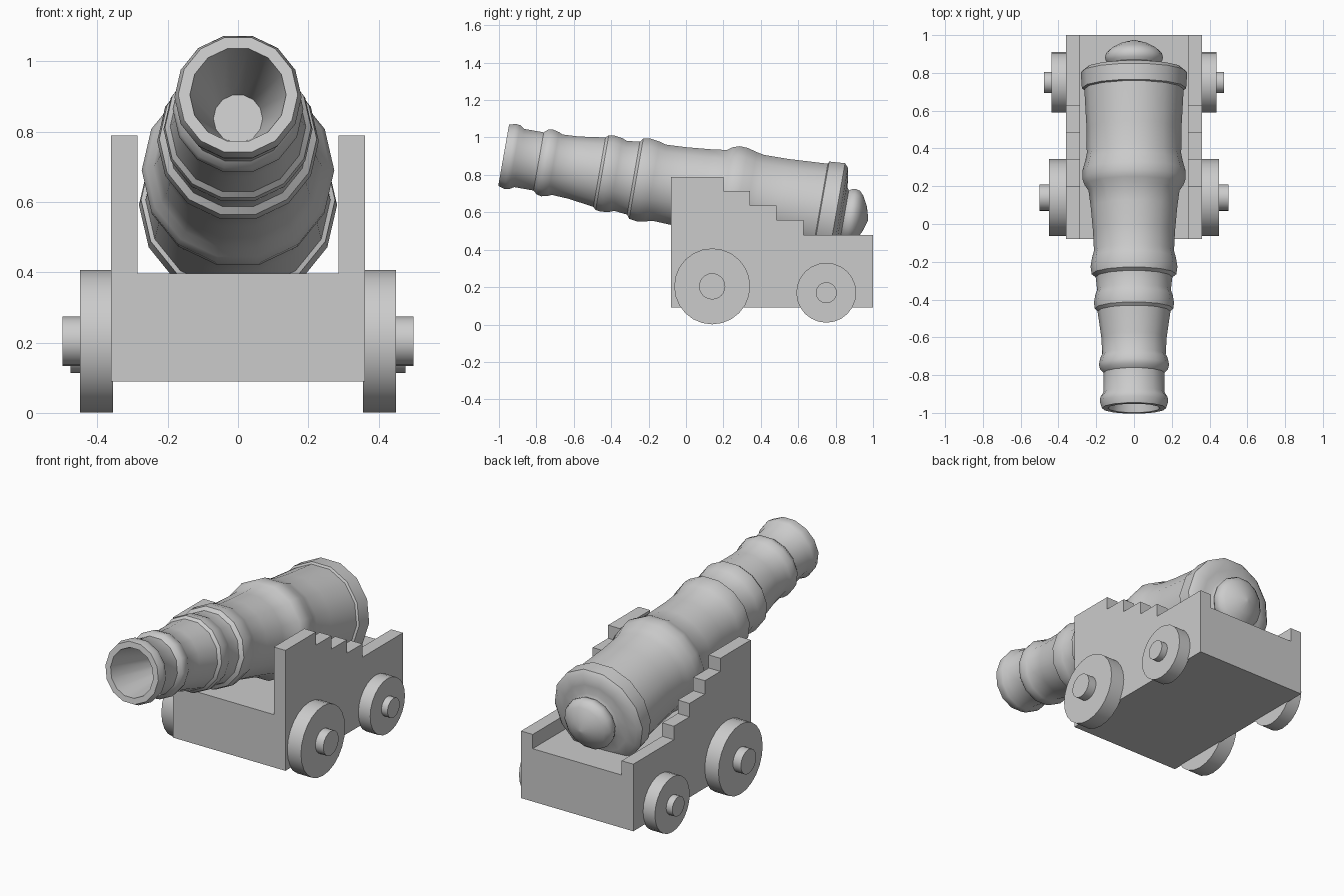
import bpy, bmesh, math
from mathutils import Matrix

if "Cube" in bpy.data.objects:
    bpy.data.objects.remove(bpy.data.objects["Cube"])


def make_object(name, bm, smooth=None):
    bmesh.ops.recalc_face_normals(bm, faces=bm.faces[:])
    mesh = bpy.data.meshes.new(name)
    bm.to_mesh(mesh)
    bm.free()
    ob = bpy.data.objects.new(name, mesh)
    bpy.context.collection.objects.link(ob)
    if smooth:
        bpy.ops.object.select_all(action='DESELECT')
        ob.select_set(True)
        bpy.context.view_layer.objects.active = ob
        bpy.ops.object.shade_smooth_by_angle(angle=math.radians(smooth))
    return ob


def lathe(name, profile, sides, matrix, smooth):
    """Revolve (distance, radius) points around local X, capping both ends."""
    bm = bmesh.new()
    rings = []
    for s, r in profile:
        rings.append([bm.verts.new((s, r * math.cos(a), r * math.sin(a)))
                      for a in (2 * math.pi * i / sides for i in range(sides))])
    for a, b in zip(rings, rings[1:]):
        for i in range(sides):
            j = (i + 1) % sides
            bm.faces.new((a[i], a[j], b[j], b[i]))
    bm.faces.new(rings[0])
    bm.faces.new(rings[-1])
    bm.transform(matrix)
    return make_object(name, bm, smooth)


def extrude_x(name, outline, x0, x1):
    """Extrude a (y, z) outline from x0 to x1."""
    bm = bmesh.new()
    face = bm.faces.new([bm.verts.new((x0, y, z)) for y, z in outline])
    out = bmesh.ops.extrude_face_region(bm, geom=[face])
    moved = [v for v in out['geom'] if isinstance(v, bmesh.types.BMVert)]
    bmesh.ops.translate(bm, verts=moved, vec=(x1 - x0, 0, 0))
    return make_object(name, bm)


# Barrel: bore, muzzle lip, reinforcing rings, breech and knob
barrel_profile = [
    (0.39, 0.07), (0.0, 0.137), (0.0, 0.17), (0.035, 0.181), (0.06, 0.178),
    (0.085, 0.162), (0.19, 0.162),
    (0.21, 0.18), (0.235, 0.186), (0.27, 0.178), (0.29, 0.168),
    (0.38, 0.173), (0.52, 0.193),
    (0.535, 0.208), (0.565, 0.212), (0.61, 0.205), (0.635, 0.195), (0.705, 0.203),
    (0.72, 0.224), (0.76, 0.23), (0.81, 0.222), (0.845, 0.212),
    (0.95, 0.217), (1.08, 0.229), (1.17, 0.241),
    (1.20, 0.262), (1.235, 0.274), (1.28, 0.272), (1.33, 0.258), (1.37, 0.25),
    (1.50, 0.251), (1.715, 0.263),
    (1.72, 0.276), (1.805, 0.282), (1.825, 0.26), (1.835, 0.205), (1.84, 0.155),
    (1.85, 0.138), (1.865, 0.148), (1.885, 0.154), (1.91, 0.147),
    (1.932, 0.123), (1.96, 0.07), (1.978, 0.008)]
aim = (Matrix.Translation((0, -0.975, 0.905))
       @ Matrix.Rotation(math.radians(-10), 4, 'X')
       @ Matrix.Rotation(math.radians(90), 4, 'Z'))
lathe("barrel", barrel_profile, 14, aim, 35)

# Carriage bed between the cheeks
extrude_x("carriage_bed", [(-0.08, 0.09), (1.0, 0.09), (1.0, 0.397), (-0.08, 0.397)],
          -0.286, 0.286)

# Stepped side cheeks
cheek = [(-0.08, 0.09), (1.0, 0.09), (1.0, 0.48), (0.627, 0.48), (0.627, 0.558),
         (0.484, 0.558), (0.484, 0.636), (0.342, 0.636), (0.342, 0.714),
         (0.2, 0.714), (0.2, 0.79), (-0.08, 0.79)]

for side, label in ((1, "right"), (-1, "left")):
    extrude_x(label + "_cheek", cheek, side * 0.286, side * 0.361)
    # Wheels with protruding axle hubs
    for name, y, z, r, hub, x1, x2 in (("front", 0.14, 0.204, 0.203, 0.07, 0.449, 0.5),
                                       ("rear", 0.75, 0.17, 0.16, 0.056, 0.437, 0.476)):
        place = Matrix.Translation((0, y, z)) @ Matrix.Diagonal((side, 1, 1, 1))
        lathe(f"{name}_{label}_wheel",
              [(0.355, r), (x1, r), (x1, hub), (x2, hub)], 24, place, 30)
